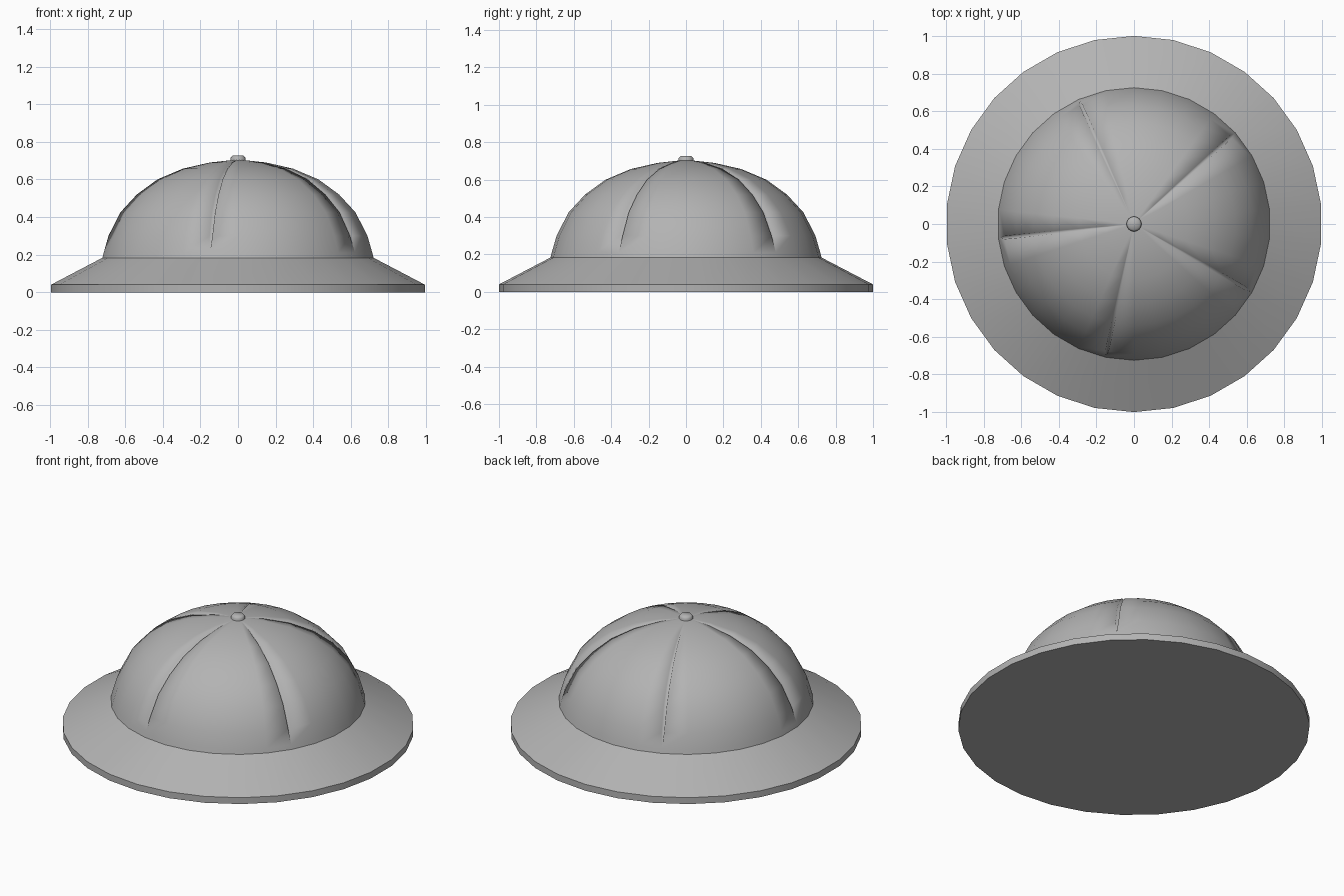
import bpy, bmesh
from math import radians, cos, sin

if "Cube" in bpy.data.objects:
    bpy.data.objects.remove(bpy.data.objects["Cube"])

grey = bpy.data.materials.new("grey")
grey.diffuse_color = (0.45, 0.45, 0.45, 1)
grey.use_nodes = True
grey.node_tree.nodes["Principled BSDF"].inputs["Base Color"].default_value = grey.diffuse_color


def finish(name, bm, angle):
    bmesh.ops.remove_doubles(bm, verts=bm.verts, dist=0.0001)
    bmesh.ops.recalc_face_normals(bm, faces=bm.faces)
    me = bpy.data.meshes.new(name)
    bm.to_mesh(me)
    bm.free()
    me.materials.append(grey)
    ob = bpy.data.objects.new(name, me)
    bpy.context.collection.objects.link(ob)
    bpy.ops.object.select_all(action='DESELECT')
    ob.select_set(True)
    bpy.context.view_layer.objects.active = ob
    bpy.ops.object.shade_smooth_by_angle(angle=radians(angle))
    return ob


def lathe(name, rows, columns, cap_bottom=False, cap_top=False, angle=35):
    """Revolve rows (r, z, slit half width, slit depth).
    A column is (angle, side): side -1/1 is a slit rim, 0 the slit floor, None plain."""
    bm = bmesh.new()
    rings = []
    for r, z, width, depth in rows:
        ring = []
        for a, side in columns:
            t = radians(a)
            if side:
                t += side * width / r
            d = depth if side == 0 else 0
            k = 1 - d / 0.7          # slit floor is pulled towards the dome centre
            ring.append(bm.verts.new((r * k * cos(t), r * k * sin(t), z - d * z)))
        rings.append(ring)
    n = len(columns)
    for lo, hi in zip(rings, rings[1:]):
        for i in range(n):
            j = (i + 1) % n
            bm.faces.new((lo[i], lo[j], hi[j], hi[i]))
    if cap_bottom:
        bm.faces.new(rings[0][::-1])
    if cap_top:
        bm.faces.new(rings[-1])
    return finish(name, bm, angle)


plain = [(12 * i + 6, None) for i in range(30)]

# Brim: flat underside, short upright edge, sloping top
lathe("brim", [(1.0, 0, 0, 0), (1.0, 0.04, 0, 0), (0.722, 0.185, 0, 0)], plain,
      cap_bottom=True)

# Dome: smooth crown with five narrow slits between the panels
creases = [42, 114, 186, 258, 330]
dome_columns = []
for a, _ in plain:
    dome_columns += [(a, -1), (a, 0), (a, 1)] if a in creases else [(a, None)]
dome_rows = [
    (0.725, 0.183, 0, 0), (0.718, 0.21, 0, 0), (0.692, 0.30, 0.008, 0.03),
    (0.628, 0.425, 0.009, 0.03), (0.54, 0.52, 0.009, 0.028), (0.43, 0.60, 0.008, 0.024),
    (0.295, 0.657, 0.006, 0.016), (0.15, 0.69, 0.003, 0.006), (0.03, 0.703, 0, 0)]
lathe("dome", dome_rows, dome_columns, cap_top=True, angle=180)

# Button on the crown
lathe("crown_button", [(0.04, 0.69, 0, 0), (0.04, 0.714, 0, 0), (0.03, 0.726, 0, 0)],
      [(22.5 * i, None) for i in range(16)], cap_bottom=True, cap_top=True, angle=60)
